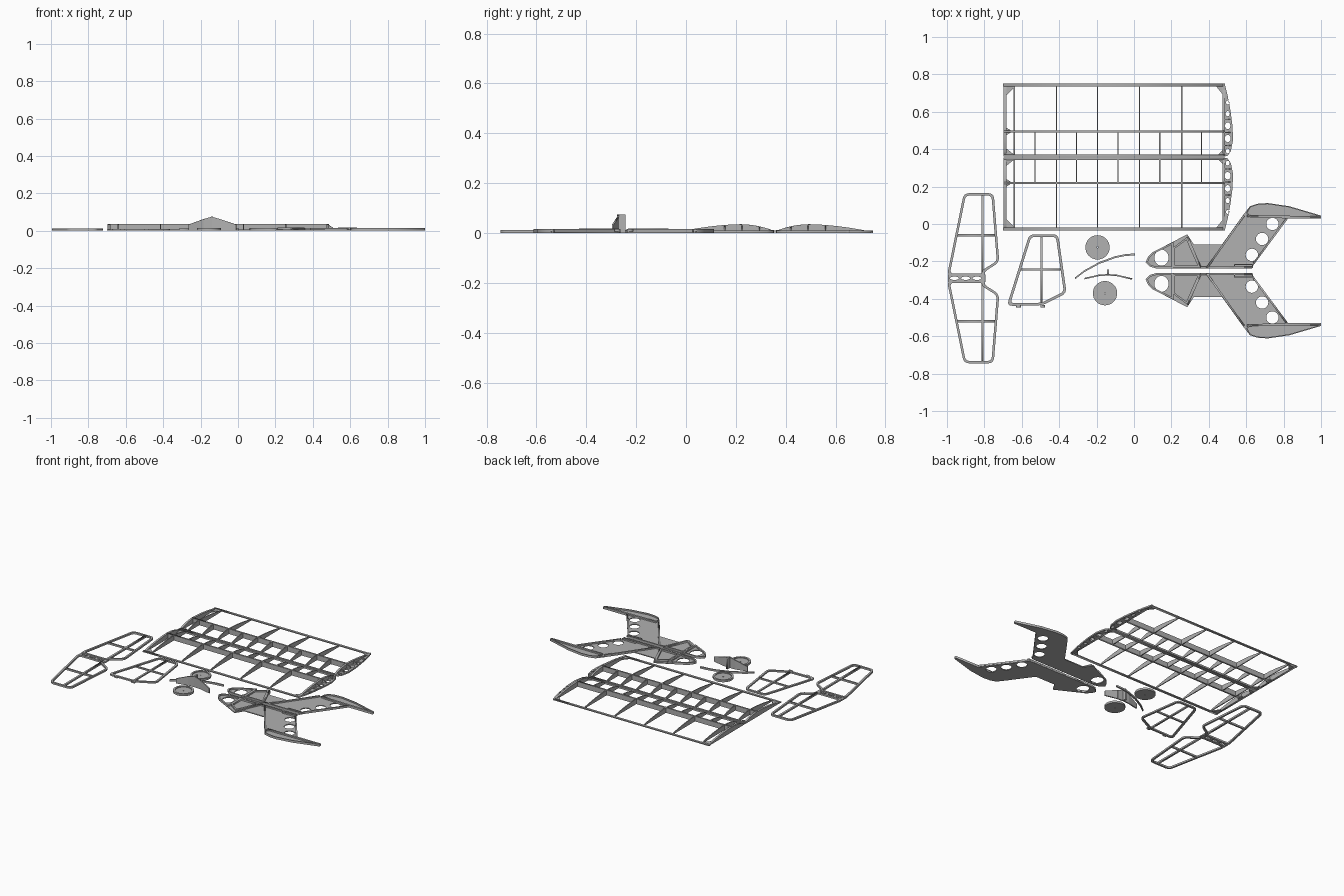
import bpy, bmesh, math
from mathutils import Vector, Matrix

cube = bpy.data.objects.get("Cube")
if cube:
    bpy.data.objects.remove(cube)

grey = bpy.data.materials.new("sheet_grey")
grey.use_nodes = True
grey.diffuse_color = (0.44, 0.44, 0.44, 1)
grey.node_tree.nodes["Principled BSDF"].inputs["Base Color"].default_value = (0.44, 0.44, 0.44, 1)


def solid(name, loops, thick, matrix):
    """Extrude filled outlines; inner loops become holes."""
    cu = bpy.data.curves.new(name, 'CURVE')
    cu.dimensions, cu.fill_mode, cu.extrude = '2D', 'BOTH', thick / 2
    for pts in loops:
        sp = cu.splines.new('POLY')
        sp.points.add(len(pts) - 1)
        for p, co in zip(sp.points, pts):
            p.co = (co[0], co[1], 0, 1)
        sp.use_cyclic_u = True
    tmp = bpy.data.objects.new("tmp", cu)
    bpy.context.collection.objects.link(tmp)
    dg = bpy.context.evaluated_depsgraph_get()
    me = bpy.data.meshes.new_from_object(tmp.evaluated_get(dg))
    bpy.data.objects.remove(tmp)
    bpy.data.curves.remove(cu)
    bm = bmesh.new()
    bm.from_mesh(me)
    bmesh.ops.remove_doubles(bm, verts=bm.verts, dist=1e-5)
    bmesh.ops.transform(bm, matrix=matrix, verts=bm.verts)
    bmesh.ops.recalc_face_normals(bm, faces=bm.faces)
    bm.to_mesh(me)
    bm.free()
    me.name = name
    me.materials.clear()
    me.materials.append(grey)
    ob = bpy.data.objects.new(name, me)
    bpy.context.collection.objects.link(ob)
    return ob


def plate(name, loops, z0, z1):
    return solid(name, loops, z1 - z0, Matrix.Translation((0, 0, (z0 + z1) / 2)))


def wall(name, p, q, width, profile):
    """Upright sheet starting at p towards q; profile is (distance, height)."""
    d = (Vector(q) - Vector(p)).normalized()
    m = Matrix(((d.x, 0, d.y, p[0]), (d.y, 0, -d.x, p[1]), (0, 1, 0, 0), (0, 0, 0, 1)))
    return solid(name, [profile], width, m)


def bar(name, p, q, width, z0, z1, z2=None):
    n = (Vector(q) - Vector(p)).length
    return wall(name, p, q, width, [(0, z0), (n, z0), (n, z1 if z2 is None else z2), (0, z1)])


def circle(x, y, r, ry=None, n=24):
    return [(x + r * math.cos(a), y + (ry or r) * math.sin(a))
            for a in (i * math.tau / n for i in range(n))]


def rounded(pts, r, steps=4):
    out = []
    for i, b in enumerate(pts):
        b, a, c = Vector(b), Vector(pts[i - 1]), Vector(pts[(i + 1) % len(pts)])
        s = b + (a - b).normalized() * min(r, (a - b).length * .45)
        e = b + (c - b).normalized() * min(r, (c - b).length * .45)
        for k in range(steps + 1):
            t = k / steps
            out.append(tuple(s * (1 - t) ** 2 + b * 2 * t * (1 - t) + e * t * t))
    return out


def inset(pts, d):
    area = sum(a[0] * b[1] - b[0] * a[1] for a, b in zip(pts, pts[1:] + pts[:1]))
    d = d if area > 0 else -d
    out = []
    for i, b in enumerate(pts):
        b, a, c = Vector(b), Vector(pts[i - 1]), Vector(pts[(i + 1) % len(pts)])
        u, v = (b - a).normalized(), (c - b).normalized()
        n1, n2 = Vector((-u.y, u.x)), Vector((-v.y, v.x))
        out.append(tuple(b + (n1 + n2) * d / max(.4, 1 + n1.dot(n2))))
    return out


def frame(name, pts, width, z0, z1, r=0.0):
    inner = inset(pts, width)
    if r:
        pts, inner = rounded(pts, r), rounded(inner, r * .7)
    return plate(name, [pts, inner], z0, z1)


# Wing panels: ribs, spars, edges, corner gussets and lightened tips
CHORD, ROOT, TIP, SPAR = .39, -.69, .48, .135


def foil(u):
    t = u / CHORD
    if t < .35:
        return .008 + .027 * (1 - ((.35 - t) / .35) ** 2)
    return .035 - .031 * ((t - .35) / .65) ** 1.7


def rib_profile(length):
    n = 14
    return [(0, 0), (length, 0)] + [(length * i / n, foil(length * i / n)) for i in range(n, -1, -1)]


TIP_EDGE = [(.475, 0), (.5, .004), (.518, .03), (.53, .09), (.526, .17),
            (.515, .25), (.5, .33), (.485, .39), (.475, .39)]
TIP_HOLES = [(.03, .013), (.097, .02), (.165, .018), (.23, .014), (.29, .011)]

for side, y0, s in (("rear", .36, 1), ("front", .355, -1)):
    def Y(u):
        return y0 + s * u

    def tri(name, x, u, dx, du):
        plate(side + name, [[(x, Y(u)), (x + dx, Y(u)), (x, Y(u + du))]], 0, .007)

    for i, x in enumerate([ROOT, -.64, -.415, -.195, .03, .255, TIP]):
        w = .014 if x in (ROOT, TIP) else .006
        wall(side + "_wing_rib", (x, Y(0)), (x, Y(CHORD)), w, rib_profile(CHORD))
    for i in range(5):
        x = -.53 + i * .2225
        wall(side + "_wing_nose_rib", (x, Y(0)), (x, Y(SPAR)), .006, rib_profile(SPAR))
    bar(side + "_wing_spar", (-.697, Y(SPAR)), (TIP, Y(SPAR)), .011, 0, .035)
    bar(side + "_wing_leading_edge", (-.697, Y(.006)), (TIP, Y(.006)), .012, 0, .012)
    bar(side + "_wing_trailing_edge", (-.7, Y(.382)), (TIP, Y(.382)), .016, 0, .007)
    tri("_wing_gusset", ROOT, .375, .055, -.055)
    tri("_wing_gusset", TIP, .375, -.04, -.05)
    tri("_wing_gusset", ROOT, .01, .05, .04)
    tri("_wing_gusset", TIP, .01, -.03, .03)
    tri("_wing_gusset", ROOT, SPAR, .04, .025)
    tri("_wing_gusset", ROOT, SPAR, .04, -.025)
    plate(side + "_wing_tip", [[(x, Y(u)) for x, u in TIP_EDGE]] +
          [circle(.501, Y(u), r * .8, r, 16) for u, r in TIP_HOLES], 0, .01)
    for u in (.06, .13, .2):
        bar(side + "_wing_tip_brace", (TIP, Y(u)), (.515, Y(u)), .005, 0, foil(u), .012)

# Tailplane: two mirrored frames joined by a slotted centre strip
AXIS = -.29
half = [(-1, .012), (-.91, .455), (-.75, .455), (-.72, .085), (-.798, .036), (-.798, .012)]
for s in (1, -1):
    pts = [(x, AXIS + s * w) for x, w in half]
    frame("tailplane_frame", pts, .013, 0, .012, .03)
    bar("tailplane_spar", (-.81, AXIS + s * .02), (-.81, AXIS + s * .45), .013, 0, .012)
    bar("tailplane_rib", (-.945, AXIS + s * .23), (-.735, AXIS + s * .23), .011, 0, .012)
plate("tailplane_centre", [[(-.995, AXIS - .02), (-.795, AXIS - .02), (-.795, AXIS + .02), (-.995, AXIS + .02)]] +
      [circle(x, AXIS, .024, .009, 16) for x in (-.96, -.9, -.84)], 0, .009)

# Fin
fin = [(-.68, -.438), (-.56, -.055), (-.405, -.055), (-.36, -.37), (-.49, -.435)]
frame("fin_frame", fin, .014, 0, .01, .03)
bar("fin_spar", (-.495, -.06), (-.495, -.43), .012, 0, .01)
bar("fin_rib", (-.612, -.243), (-.38, -.243), .011, 0, .01)
for x in (-.63, -.5):
    bar("fin_tab", (x, -.44), (x + .025, -.44), .012, 0, .01)

# Wheels
for x, y in ((-.195, -.125), (-.155, -.37)):
    plate("wheel_disc", [circle(x, y, .062, n=32), circle(x, y, .004, n=8)], 0, .008)
    plate("wheel_tyre", [circle(x, y, .065, n=32), circle(x, y, .052, n=32)], 0, .014)

# Curved skid
skid = [(-.315, -.29), (-.265, -.252), (-.185, -.208), (-.1, -.177), (-.05, -.167), (.005, -.162)]
plate("skid", [[(x, y + .005) for x, y in skid] + [(x, y - .005) for x, y in reversed(skid)]], 0, .012)

# Upright swept undercarriage leg with centre gusset
leg = [(-.265, -.292, .033), (-.185, -.274, .062), (-.14, -.272, .075), (-.095, -.274, .062), (-.01, -.294, .033)]
for a, b in zip(leg, leg[1:]):
    bar("undercarriage_leg", a[:2], b[:2], .008, 0, a[2], b[2])
bar("undercarriage_gusset", (-.14, -.275), (-.14, -.243), .01, 0, .075)

# Fuselage sides: two mirrored sheets with raised edging and longerons
MID = -.25
outline = [(.062, .045), (.075, .075), (.1, .1), (.135, .117), (.285, .195), (.32, .14), (.47, .14),
           (.585, .3), (.62, .345), (.66, .358), (.715, .362), (.83, .345), (1, .295), (1, .28),
           (.82, .28), (.645, .04), (.63, .014), (.12, .012), (.085, .022)]
holes = [(.147, .07, .038, .043), (.63, .085, .033, .033), (.685, .17, .033, .033), (.74, .25, .033, .033)]
pod = [(.21, .018), (.21, .125), (.284, .18), (.355, .018)]
nose = outline[:4] + [(.21, .155), (.21, .012), (.12, .012), (.085, .022)]
tail = [(.6, .31), (.62, .345), (.66, .358), (.715, .362), (.83, .345), (1, .295), (1, .28), (.82, .28), (.62, .285)]
strips = [((.39, .016), (.588, .295)), ((.64, .04), (.818, .28)), ((.605, .292), (1, .287)),
          ((.355, .018), (.63, .018)), ((.355, .02), (.286, .18))]
for side, s in (("left", 1), ("right", -1)):
    def M(pts):
        return [(x, MID + s * v) for x, v in pts]
    plate(side + "_fuselage_sheet", [M(outline)] +
          [circle(x, MID + s * v, a, b) for x, v, a, b in holes], 0, .006)
    frame(side + "_nose_edging", M(nose), .01, .006, .015)
    frame(side + "_cabin_edging", M(pod), .01, .006, .017)
    frame(side + "_tail_edging", M(tail), .006, .006, .015)
    for a, b in strips:
        p, q = M([a, b])
        bar(side + "_fuselage_longeron", p, q, .01, .004, .015)
    frame(side + "_fuselage_clip", M([(.535, .014), (.635, .014), (.635, .036), (.535, .036)]), .005, .006, .016)
